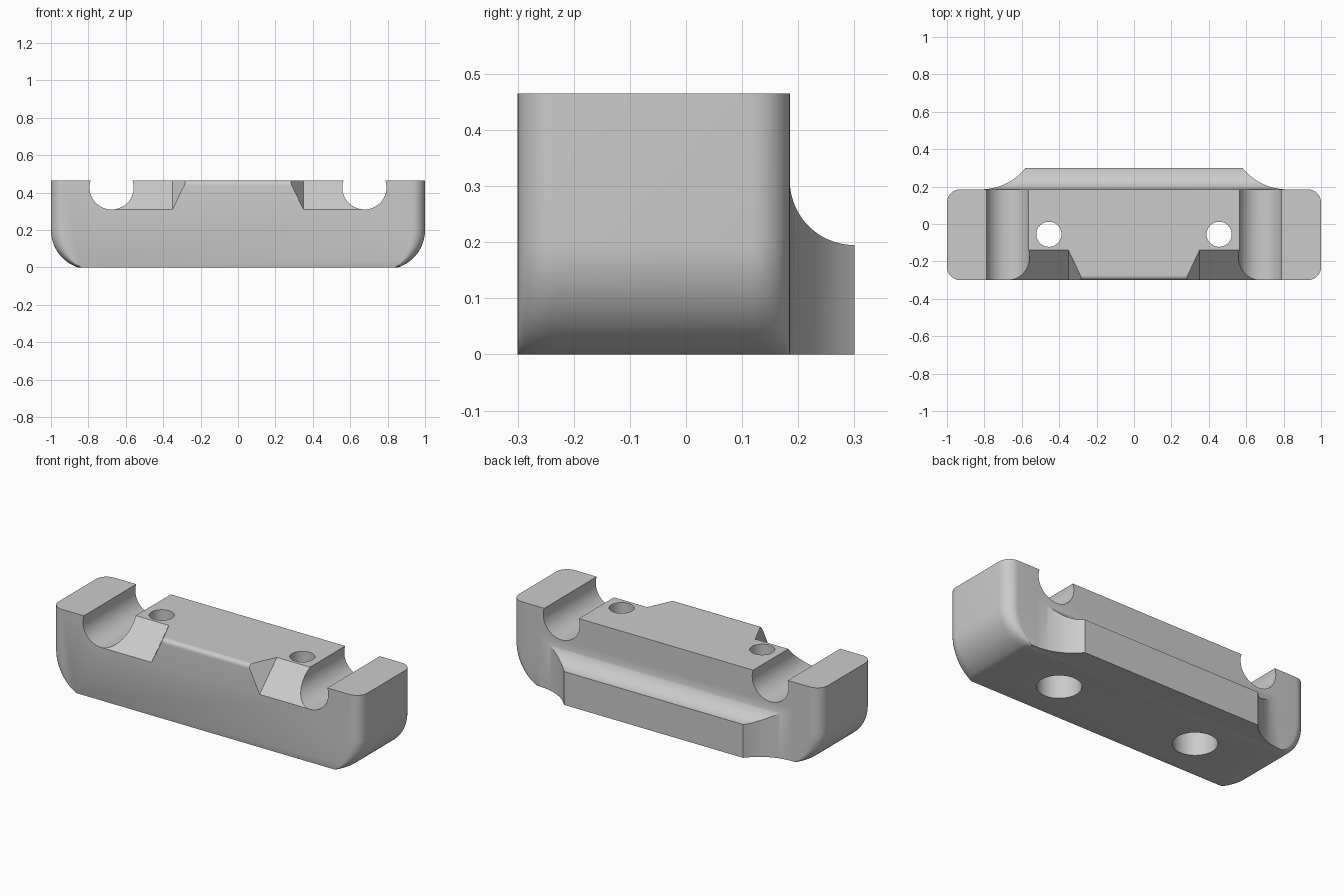
import bpy, bmesh, math
from math import sin, cos, pi, sqrt

if "Cube" in bpy.data.objects:
    bpy.data.objects.remove(bpy.data.objects["Cube"])

grey = bpy.data.materials.new("plain grey")
grey.diffuse_color = (0.6, 0.6, 0.6, 1)
grey.use_nodes = True
grey.node_tree.nodes["Principled BSDF"].inputs["Base Color"].default_value = grey.diffuse_color


def loft(name, rings):
    """Solid through a list of closed rings with equal point counts."""
    bm = bmesh.new()
    vs = [[bm.verts.new(p) for p in ring] for ring in rings]
    n = len(rings[0])
    for a, b in zip(vs, vs[1:]):
        for i in range(n):
            j = (i + 1) % n
            bm.faces.new((a[i], a[j], b[j], b[i]))
    bm.faces.new(vs[0])
    bm.faces.new(vs[-1])
    bmesh.ops.recalc_face_normals(bm, faces=bm.faces)
    me = bpy.data.meshes.new(name)
    bm.to_mesh(me)
    bm.free()
    ob = bpy.data.objects.new(name, me)
    bpy.context.collection.objects.link(ob)
    me.materials.append(grey)
    return ob


def activate(ob):
    bpy.ops.object.select_all(action='DESELECT')
    ob.select_set(True)
    bpy.context.view_layer.objects.active = ob


def cut(ob, cutter):
    activate(ob)
    m = ob.modifiers.new("cut", 'BOOLEAN')
    m.operation = 'DIFFERENCE'
    m.solver = 'EXACT'
    m.object = cutter
    bpy.ops.object.modifier_apply(modifier=m.name)
    bpy.data.objects.remove(cutter)


def circle(r, fn, n=64):
    return [fn(r * cos(2 * pi * i / n), r * sin(2 * pi * i / n)) for i in range(n)]


FRONT, BACK, TOP = -0.3, 0.185, 0.465

# Main block: front profile swept along y, inset at both ends for rounded edges
R, ARC = 0.07, 0.21


def profile(y, d):
    end = math.asin(0.2 / ARC)
    half = [(1 - d, TOP)]
    for i in range(17):
        t = end * i / 16
        half.append((0.79 + (ARC - d) * cos(t), 0.2 - ARC * sin(t)))
    half[-1] = (half[-1][0], 0)
    return [(x, y, z) for x, z in half] + [(-x, y, z) for x, z in reversed(half)]


steps = [pi / 2 * i / 10 for i in range(11)]
rings = [profile(FRONT + R * (1 - cos(a)), R * (1 - sin(a))) for a in steps]
rings += [profile(BACK - R * (1 - cos(a)), R * (1 - sin(a))) for a in reversed(steps)]
block = loft("main_block", rings)

# Round grooves, sloped notches and stepped screw holes on both sides
for s in (-1, 1):
    cut(block, loft("groove_cutter", [
        circle(0.118, lambda u, v: (s * 0.676 + u, y, 0.428 + v)) for y in (-0.5, 0.4)]))
    tri = [(-0.108, 0.496), (-0.332, 0.279), (-0.332, 0.496)]
    cut(block, loft("notch_cutter", [
        [(s * x, y, z) for x, (y, z) in zip((0.35, 0.35, 0.245), tri)],
        [(s * 0.676, y, z) for y, z in tri]]))
    for r, z0, z1 in ((0.067, -0.1, 0.6), (0.117, -0.1, 0.23)):
        cut(block, loft("hole_cutter", [
            circle(r, lambda u, v: (s * 0.455 + u, -0.055 + v, z), 48) for z in (z0, z1)]))

# Small rounding on the front top edge between the notches
e = 0.025
edge = [(FRONT + e - e * cos(pi / 2 * i / 6), TOP - e + e * sin(pi / 2 * i / 6)) for i in range(7)]
edge += [(FRONT + e, TOP + 0.02), (FRONT - 0.02, TOP + 0.02), (FRONT - 0.02, TOP - e)]
cut(block, loft("edge_cutter", [[(x, y, z) for y, z in edge] for x in (-0.32, 0.32)]))

# Back ledge: rectangular slices with coved top and coved ends
ledge_rings = []
depth, end_r = 0.3 - BACK, 0.308
for i in range(25):
    a = pi / 2 * i / 24
    y = 0.3 - depth * cos(a)
    h = 0.31 - depth * sin(a)
    w = 0.82 - sqrt(max(0, end_r ** 2 - (BACK + end_r - y) ** 2))
    ledge_rings.append([(w, y, 0), (w, y, h), (-w, y, h), (-w, y, 0)])
start = [(x, BACK - 0.01, z) for x, y, z in ledge_rings[0]]
ledge = loft("back_ledge", [start] + ledge_rings)

for ob in (block, ledge):
    activate(ob)
    bpy.ops.object.shade_smooth_by_angle(angle=math.radians(25))
